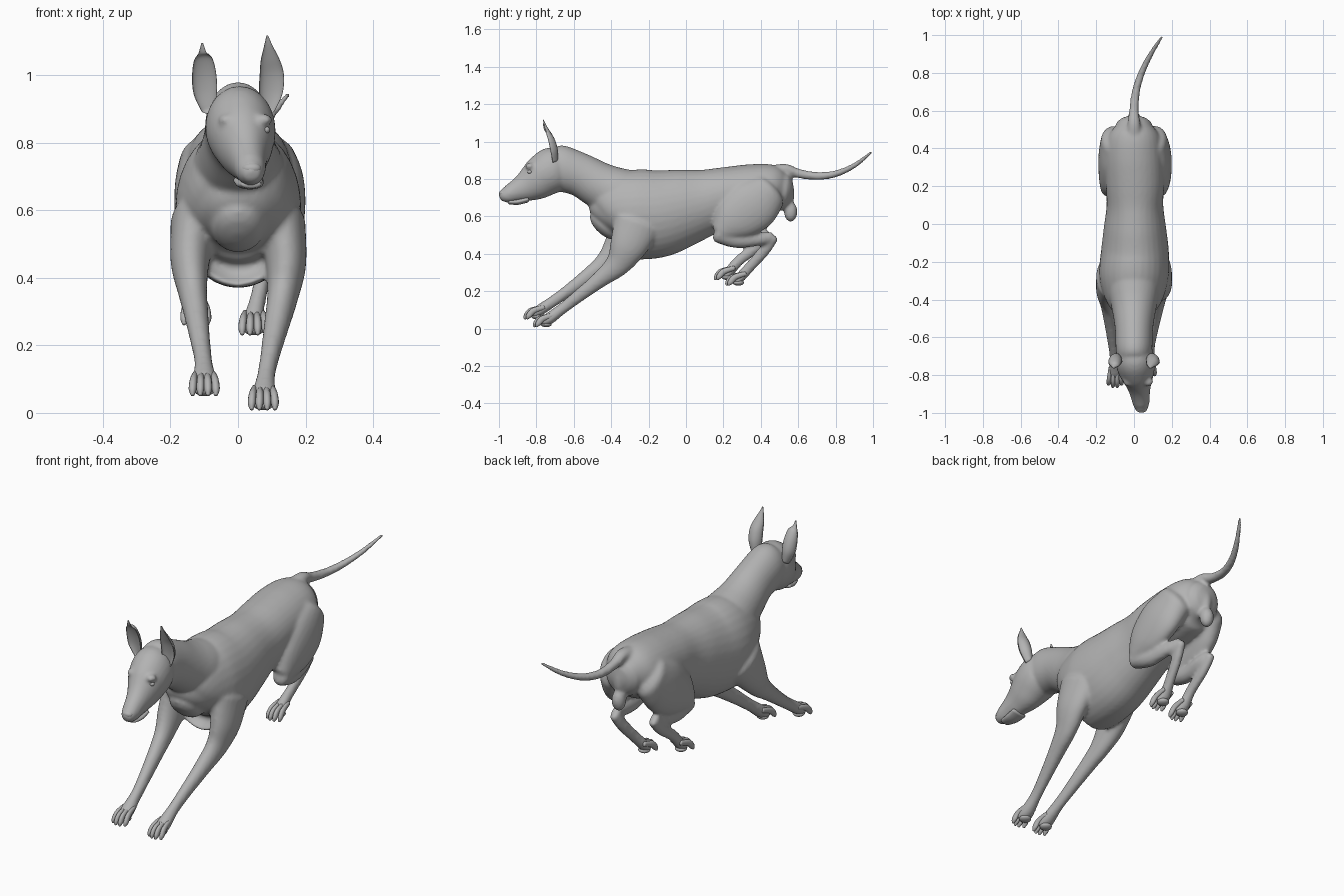
import bpy, bmesh, math
from mathutils import Vector, Matrix

if "Cube" in bpy.data.objects:
    bpy.data.objects.remove(bpy.data.objects["Cube"], do_unlink=True)

grey = bpy.data.materials.new("coat grey")
grey.use_nodes = True
COLOUR = (0.45, 0.45, 0.45, 1)
grey.diffuse_color = COLOUR
grey.node_tree.nodes["Principled BSDF"].inputs["Base Color"].default_value = COLOUR


def spline(st, steps=6):
    """Catmull-Rom samples through stations (x, y, z, half width, half height)."""
    p = [st[0]] + list(st) + [st[-1]]
    out = []
    for i in range(1, len(p) - 2):
        for k in range(steps):
            t = k / steps
            out.append([0.5 * (2 * b + (c - a) * t + (2 * a - 5 * b + 4 * c - d) * t * t
                               + (3 * b - a - 3 * c + d) * t ** 3)
                        for a, b, c, d in zip(p[i - 1], p[i], p[i + 1], p[i + 2])])
    return out + [list(st[-1])]


def tube(bm, stations, sides=24, dome=0.6, cup=1.0):
    """Loft ellipses along a path with rounded ends; cup < 0 hollows the front."""
    s = spline(stations)
    rings = []
    for i, (x, y, z, w, h) in enumerate(s):
        a, b = s[max(i - 1, 0)], s[min(i + 1, len(s) - 1)]
        t = (Vector(b[:3]) - Vector(a[:3])).normalized()
        rings.append((Vector((x, y, z)), t, w, h))
    ends = []
    for (c, t, w, h), sign in ((rings[0], -1), (rings[-1], 1)):
        r = min(w, h) * dome * sign
        ends.append([(c + t * r * f, t, w * k, h * k)
                     for f, k in ((0.4, 0.91), (0.75, 0.66), (0.97, 0.25))])
    rings = ends[0][::-1] + rings + ends[1]
    loops = []
    for c, t, w, h in rings:
        side = Vector((1, 0, 0))
        side = (side - t * side.dot(t)).normalized()
        up = t.cross(side)
        loop = []
        for k in range(sides):
            a = 2 * math.pi * k / sides
            sn = math.sin(a)
            loop.append(bm.verts.new(c + side * w * math.cos(a)
                                     + up * h * sn * (cup if sn < 0 else 1)))
        loops.append(loop)
    faces = [bm.faces.new(loops[0][::-1]), bm.faces.new(loops[-1])]
    for p, q in zip(loops, loops[1:]):
        for k in range(sides):
            n = (k + 1) % sides
            faces.append(bm.faces.new((p[k], p[n], q[n], q[k])))
    bmesh.ops.recalc_face_normals(bm, faces=faces)


def ball(bm, centre, size):
    m = Matrix.Translation(centre) @ Matrix.Diagonal((*size, 1))
    bmesh.ops.create_uvsphere(bm, u_segments=20, v_segments=12, radius=1, matrix=m)


def finish(bm, name):
    me = bpy.data.meshes.new(name)
    bm.to_mesh(me)
    bm.free()
    for p in me.polygons:
        p.use_smooth = True
    me.materials.append(grey)
    ob = bpy.data.objects.new(name, me)
    bpy.context.collection.objects.link(ob)
    return ob


body = bmesh.new()

# Torso, rump to breast
tube(body, [(0, .515, .735, .10, .105), (0, .46, .74, .14, .138), (0, .36, .73, .155, .15),
            (.005, .22, .71, .155, .155), (.005, .1, .675, .15, .18),
            (.005, -.02, .645, .165, .21), (.005, -.15, .615, .18, .235),
            (0, -.27, .61, .185, .24), (0, -.36, .605, .165, .22),
            (0, -.41, .575, .125, .16), (0, -.435, .55, .08, .10)], 32)

# Neck
tube(body, [(0, -.22, .68, .14, .15), (0, -.36, .72, .135, .14), (0, -.46, .765, .115, .125),
            (0, -.56, .82, .1, .116), (0, -.66, .855, .097, .122), (0, -.70, .868, .09, .118)], 32)

# Skull and muzzle
tube(body, [(0, -.67, .862, .09, .105), (.005, -.71, .85, .103, .122), (.012, -.76, .82, .1, .116),
            (.02, -.81, .785, .083, .102), (.027, -.86, .757, .063, .08),
            (.033, -.91, .735, .051, .06), (.038, -.955, .717, .043, .046),
            (.04, -.98, .712, .033, .033)], 28)

# Brow ridges
for x in (-.03, .075):
    ball(body, (x, -.835, .868), (.028, .025, .018))

# Tail
tube(body, [(0, .44, .83, .045, .04), (0, .53, .852, .034, .03), (0, .6, .83, .026, .025),
            (.01, .7, .816, .022, .022), (.04, .8, .828, .019, .019),
            (.09, .9, .872, .015, .015), (.148, .992, .944, .009, .009)], 16)

# Soft parts below the tail
ball(body, (0, .56, .625), (.036, .036, .055))
ball(body, (0, .55, .72), (.03, .03, .07))

# Front legs
tube(body, [(.13, -.26, .56, .07, .13), (.142, -.31, .44, .06, .10), (.132, -.365, .345, .046, .068),
            (.115, -.46, .263, .038, .045), (.095, -.58, .17, .029, .034),
            (.083, -.66, .108, .027, .03), (.077, -.73, .055, .036, .032),
            (.075, -.765, .035, .036, .024)])
tube(body, [(-.13, -.28, .56, .07, .13), (-.142, -.35, .45, .058, .09), (-.135, -.42, .365, .044, .06),
            (-.125, -.5, .3, .037, .044), (-.11, -.63, .203, .029, .033),
            (-.102, -.71, .147, .027, .03), (-.1, -.78, .1, .036, .03),
            (-.1, -.815, .078, .036, .024)])

# Hind legs: thigh, shank and long foot
for s, dy, dz, fx in ((1, 0, 0, .047), (-1, -.06, .03, -.125)):
    hx = .09 if s > 0 else -.12
    m = .01 if s < 0 else 0
    tube(body, [(s * .10, .44, .73, .075, .11), (s * .128 - m * s, .36, .66, .07, .14),
                (s * .137 - m * s, .26, .585, .06, .12), (s * .13, .19, .52, .048, .065)])
    tube(body, [(s * .13, .175, .51, .044, .052), (s * .122, .27, .476, .038, .045),
                (s * .11, .38, .478 + dz * .3, .03, .036),
                (hx, .455 + dy * .4, .488 + dz * .5, .025, .03)])
    tube(body, [(hx, .465 + dy * .4, .487 + dz * .5, .024, .03),
                (hx * .7 + fx * .3, .42 + dy * .6, .42 + dz * .7, .024, .031),
                (hx * .3 + fx * .7, .35 + dy, .34 + dz, .024, .028),
                (fx, .3 + dy, .285 + dz, .029, .028), (fx, .27 + dy, .255 + dz, .034, .024)])

# Blend all the flesh into one smooth skin
skin = finish(body, "body")
rm = skin.modifiers.new("blend", 'REMESH')
rm.mode = 'VOXEL'
rm.voxel_size = 0.009
rm.use_smooth_shade = True
sm = skin.modifiers.new("soften", 'SMOOTH')
sm.factor = 0.5
sm.iterations = 7

# Toes: four per paw, with a knuckle and a claw tip
paws = {"front_left_toes": (.075, -.74, .05), "front_right_toes": (-.1, -.79, .092),
        "hind_left_toes": (.047, .288, .272), "hind_right_toes": (-.125, .228, .302)}
for name, (x, y, z) in paws.items():
    bm = bmesh.new()
    for k in (-1.5, -.5, .5, 1.5):
        reach = .012 if abs(k) < 1 else 0
        tube(bm, [(x + k * .017, y + .03, z + .022, .009, .012),
                  (x + k * .021, y - .025 - reach, z + .004, .0115, .016),
                  (x + k * .023, y - .05 - reach, z - .022, .0115, .015),
                  (x + k * .023, y - .06 - reach, z - .038, .006, .007)], 12)
    ball(bm, (x, y - .008, z - .026), (.03, .03, .016))
    finish(bm, name)

# Upright cupped ears
for name, s, tip, lean in (("left_ear", 1, 1.116, -.013), ("right_ear", -1, 1.094, .006)):
    bm = bmesh.new()
    tube(bm, [(s * .088, -.715, .90, .022, .03), (s * .097, -.725, .95, .035, .04),
              (s * .1, -.735, 1.0, .036, .036), (s * (.1 + lean * .4), -.748, 1.045, .028, .024),
              (s * (.1 + lean * .8), -.759, tip - .03, .013, .012),
              (s * (.1 + lean), -.765, tip, .003, .004)], 20, cup=-.45)
    finish(bm, name)

# Eyes
for name, x in (("left_eye", .082), ("right_eye", -.04)):
    bm = bmesh.new()
    ball(bm, (x, -.835, .838), (.013, .013, .011))
    finish(bm, name)

# Nose pad and lower lip
bm = bmesh.new()
ball(bm, (.04, -.979, .724), (.029, .02, .018))
finish(bm, "nose")
bm = bmesh.new()
tube(bm, [(.03, -.85, .69, .045, .016), (.035, -.9, .678, .04, .016), (.039, -.945, .677, .03, .012)], 16)
finish(bm, "lower_lip")
